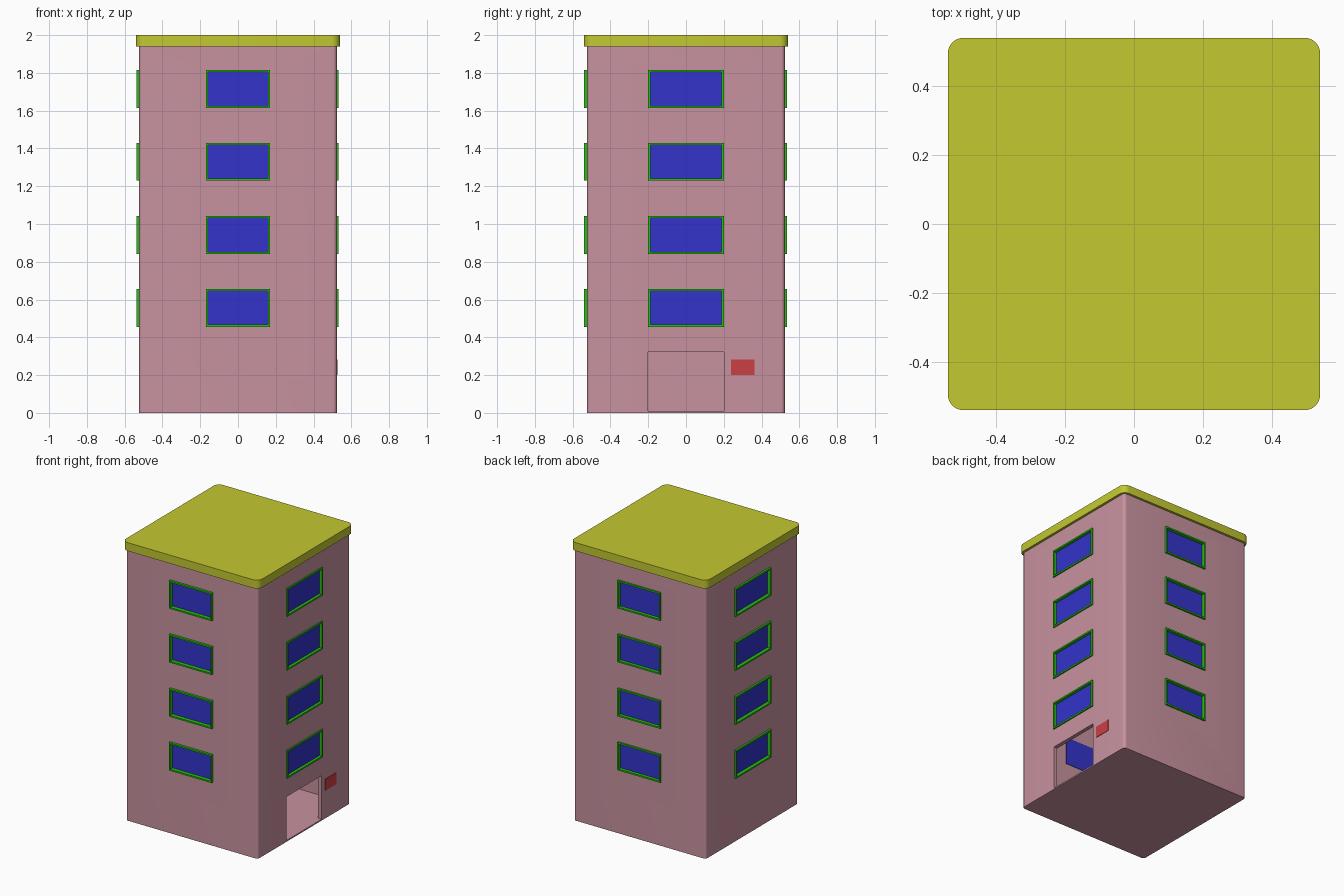
import bpy, bmesh, math
from mathutils import Matrix, Vector

if "Cube" in bpy.data.objects:
    bpy.data.objects.remove(bpy.data.objects["Cube"])


def material(name, rgb):
    m = bpy.data.materials.new(name)
    m.diffuse_color = (*rgb, 1)
    m.use_nodes = True
    m.node_tree.nodes["Principled BSDF"].inputs["Base Color"].default_value = m.diffuse_color
    return m


PINK = material("pink_wall", (0.58, 0.29, 0.35))
YELLOW = material("yellow_roof", (0.55, 0.58, 0.03))
GREEN = material("green_frame", (0.02, 0.51, 0.007))
BLUE = material("blue_glass", (0.033, 0.033, 0.60))
RED = material("red_sign", (0.60, 0.05, 0.06))


def finish(name, bm, mat):
    bmesh.ops.recalc_face_normals(bm, faces=bm.faces)
    mesh = bpy.data.meshes.new(name)
    bm.to_mesh(mesh)
    bm.free()
    if mat:
        mesh.materials.append(mat)
    ob = bpy.data.objects.new(name, mesh)
    bpy.context.collection.objects.link(ob)
    return ob


def add_box(bm, lo, hi, matrix=Matrix()):
    lo, hi = Vector(lo), Vector(hi)
    scale = Matrix.Diagonal((*(hi - lo), 1))
    return bmesh.ops.create_cube(
        bm, size=1, matrix=matrix @ Matrix.Translation((lo + hi) / 2) @ scale)


def rounded_block(name, half, z0, z1, radius, mat):
    # square block with rounded vertical corners
    bm = bmesh.new()
    add_box(bm, (-half, -half, z0), (half, half, z1))
    edges = [e for e in bm.edges if abs(e.verts[0].co.z - e.verts[1].co.z) > 1e-4]
    bmesh.ops.bevel(bm, geom=edges, offset=radius, segments=6, profile=0.5,
                    affect='EDGES')
    ob = finish(name, bm, mat)
    activate(ob)
    bpy.ops.object.shade_smooth_by_angle(angle=math.radians(30))
    return ob


def activate(ob):
    bpy.ops.object.select_all(action='DESELECT')
    ob.select_set(True)
    bpy.context.view_layer.objects.active = ob


def cut(ob, cutter):
    cutter.hide_render = True
    mod = ob.modifiers.new("cut", 'BOOLEAN')
    mod.operation, mod.solver, mod.object = 'DIFFERENCE', 'EXACT', cutter
    activate(ob)
    bpy.ops.object.modifier_apply(modifier=mod.name)
    bpy.data.objects.remove(cutter)


WALL, INNER = 0.523, 0.495
HEIGHT = 0.20
FLOORS = [0.556, 0.942, 1.33, 1.715]
# side name, turn about z, window half width, how far the frame stands out
SIDES = [("front", 0, 0.17, 0.540), ("right", 90, 0.20, 0.532),
         ("back", 180, 0.17, 0.535), ("left", 270, 0.20, 0.537)]

# hollow building shell with a closed floor
walls = rounded_block("walls", WALL, 0, 1.945, 0.02, PINK)
bm = bmesh.new()
add_box(bm, (-INNER, -INNER, 0.01), (INNER, INNER, 1.98))
cut(walls, finish("cavity_cutter", bm, PINK))

# window and door openings
bm = bmesh.new()
for _, deg, w, _ in SIDES:
    turn = Matrix.Rotation(math.radians(deg), 4, 'Z')
    for z in FLOORS:
        add_box(bm, (-w + 0.001, -0.6, z - HEIGHT / 2 + 0.001),
                (w - 0.001, -0.45, z + HEIGHT / 2 - 0.001), turn)
add_box(bm, (0.45, -0.2, 0.01), (0.6, 0.2, 0.322))
cut(walls, finish("opening_cutter", bm, PINK))

# overhanging roof slab
rounded_block("roof", 0.54, 1.94, 2.0, 0.045, YELLOW)


def window_frame(name, w, front, back, mat):
    # rectangular ring: four-point section swept round the four corners
    bm = bmesh.new()
    t, h = 0.011, HEIGHT / 2
    rings = []
    for sx, sz in ((-1, -1), (1, -1), (1, 1), (-1, 1)):
        rings.append([bm.verts.new((sx * (w - i), y, sz * (h - i)))
                      for i, y in ((0, front), (t, front), (t, back), (0, back))])
    for a in range(4):
        b = (a + 1) % 4
        for i in range(4):
            j = (i + 1) % 4
            bm.faces.new((rings[a][i], rings[b][i], rings[b][j], rings[a][j]))
    return finish(name, bm, mat)


# windows: raised green frame and recessed glass
PANE = -0.512
for side, deg, w, out in SIDES:
    turn = Matrix.Rotation(math.radians(deg), 4, 'Z')
    frame = window_frame(f"{side}_window_frame", w, -out, PANE, GREEN)
    bm = bmesh.new()
    add_box(bm, (-w, PANE, -HEIGHT / 2), (w, -INNER + 0.003, HEIGHT / 2))
    glass = finish(f"{side}_window_glass", bm, BLUE)
    for n, z in enumerate(FLOORS):
        for part in (frame, glass):
            ob = part
            if n:
                ob = part.copy()
                bpy.context.collection.objects.link(ob)
            ob.matrix_world = Matrix.Translation((0, 0, z)) @ turn

# small sign beside the door
bm = bmesh.new()
add_box(bm, (WALL - 0.004, 0.237, 0.2), (WALL + 0.003, 0.362, 0.282))
finish("door_sign", bm, RED)
